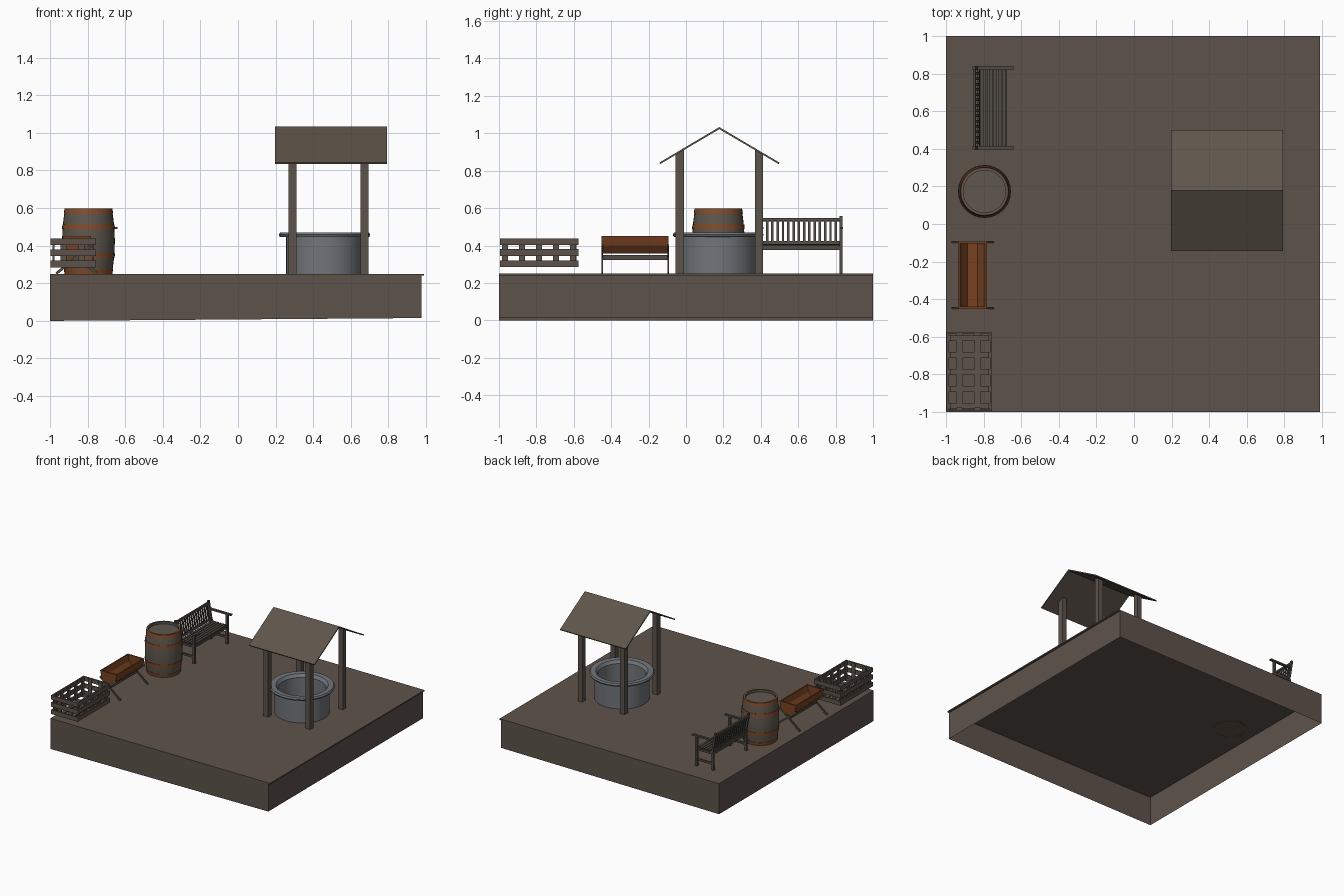
import bpy, bmesh, math
from mathutils import Vector, Matrix

if "Cube" in bpy.data.objects:
    bpy.data.objects.remove(bpy.data.objects["Cube"])


def mat(name, rgb):
    m = bpy.data.materials.new(name)
    m.diffuse_color = (*rgb, 1)
    m.use_nodes = True
    m.node_tree.nodes["Principled BSDF"].inputs["Base Color"].default_value = m.diffuse_color
    return m


EARTH = mat("earth_brown", (0.110, 0.086, 0.070))
ROOF = mat("roof_brown", (0.115, 0.093, 0.070))
POST = mat("post_brown", (0.105, 0.088, 0.070))
STONE = mat("stone_grey", (0.165, 0.178, 0.195))
STAVE = mat("stave_grey_brown", (0.115, 0.095, 0.075))
RUST = mat("rust_orange", (0.235, 0.070, 0.022))
TROUGH = mat("trough_orange", (0.190, 0.055, 0.016))
DARK = mat("dark_wood", (0.080, 0.070, 0.058))


def finish(name, bm, mats, smooth=False):
    bmesh.ops.recalc_face_normals(bm, faces=bm.faces)
    me = bpy.data.meshes.new(name)
    bm.to_mesh(me)
    bm.free()
    ob = bpy.data.objects.new(name, me)
    bpy.context.collection.objects.link(ob)
    for m in mats:
        me.materials.append(m)
    if smooth:
        bpy.ops.object.select_all(action='DESELECT')
        bpy.context.view_layer.objects.active = ob
        ob.select_set(True)
        bpy.ops.object.shade_smooth_by_angle(angle=math.radians(35))
    return ob


def box(bm, x0, x1, y0, y1, z0, z1):
    m = Matrix.Translation(((x0 + x1) / 2, (y0 + y1) / 2, (z0 + z1) / 2))
    bmesh.ops.create_cube(bm, size=1, matrix=m @ Matrix.Diagonal((x1 - x0, y1 - y0, z1 - z0, 1)))


def bar(bm, a, b, w, d):
    """Bar from a to b lying in the xz plane, w thick in plane and d along y."""
    a, b = Vector(a), Vector(b)
    u = b - a
    m = Matrix.Translation((a + b) / 2) @ Matrix.Rotation(math.atan2(u.x, u.z), 4, 'Y')
    bmesh.ops.create_cube(bm, size=1, matrix=m @ Matrix.Diagonal((w, d, u.length, 1)))


def extrude(bm, pts, axis, lo, hi):
    """Closed profile extruded along x (points are y,z) or y (points are x,z)."""
    def v(p, t):
        return bm.verts.new((t, p[0], p[1]) if axis == 'x' else (p[0], t, p[1]))
    A, B = [v(p, lo) for p in pts], [v(p, hi) for p in pts]
    n = len(pts)
    for i in range(n):
        j = (i + 1) % n
        bm.faces.new((A[i], A[j], B[j], B[i]))
    bm.faces.new(A)
    bm.faces.new(B)


def lathe(bm, prof, cx, cy, n, mi=0, closed=False):
    rings = [[bm.verts.new((cx + r * math.cos(2 * math.pi * i / n),
                            cy + r * math.sin(2 * math.pi * i / n), z)) for i in range(n)]
             for r, z in prof]
    pairs = list(zip(rings, rings[1:])) + ([(rings[-1], rings[0])] if closed else [])
    for a, b in pairs:
        for i in range(n):
            j = (i + 1) % n
            bm.faces.new((a[i], a[j], b[j], b[i])).material_index = mi
    return rings


# Platform: thin deck above an open-bottomed skirt whose lower edge rises to the right
bm = bmesh.new()
box(bm, -1, 0.99, -1, 1, 0.24, 0.25)
finish("platform_deck", bm, [EARTH])
bm = bmesh.new()
c = [(-1, -1, 0), (0.975, -1, 0.015), (0.975, 1, 0.015), (-1, 1, 0)]
lo = [bm.verts.new(p) for p in c]
hi = [bm.verts.new((p[0], p[1], 0.24)) for p in c]
for i in range(4):
    j = (i + 1) % 4
    bm.faces.new((lo[i], lo[j], hi[j], hi[i]))
finish("platform_skirt", bm, [EARTH])

# Well: hollow stone ring with an overhanging lip
bm = bmesh.new()
lathe(bm, [(0.205, 0.25), (0.205, 0.445), (0.238, 0.447), (0.243, 0.458), (0.236, 0.470),
           (0.195, 0.468), (0.178, 0.445), (0.175, 0.25)], 0.46, 0.172, 40, closed=True)
finish("well_ring", bm, [STONE], True)

# Well posts with tops cut to the roof slope
bm = bmesh.new()
for x in (0.29, 0.672):
    for s in (-1, 1):
        a, b = 0.178 + s * 0.190, 0.178 + s * 0.233
        extrude(bm, [(a, 0.25), (b, 0.25), (b, 0.89), (a, 0.912)], 'x', x - 0.021, x + 0.021)
finish("well_posts", bm, [POST])

# Gable roof
bm = bmesh.new()
extrude(bm, [(-0.143, 0.843), (0.178, 1.033), (0.5, 0.843), (0.496, 0.835),
             (0.178, 1.022), (-0.139, 0.835)], 'x', 0.197, 0.792)
finish("well_roof", bm, [ROOF])

# Barrel: bulging staves, recessed lid, four hoops
BX, BY = -0.795, 0.173


def bulge(z):
    return 0.140 - 0.016 * ((z - 0.423) / 0.174) ** 2


bm = bmesh.new()
zs = [0.245 + 0.352 * i / 10 for i in range(11)]
rings = lathe(bm, [(bulge(z), z) for z in zs] + [(0.112, 0.597), (0.112, 0.578)], BX, BY, 32)
bm.faces.new(rings[0])
bm.faces.new(rings[-1])
finish("barrel_body", bm, [STAVE], True)
bm = bmesh.new()
for a, b in ((0.238, 0.275), (0.333, 0.358), (0.488, 0.513), (0.571, 0.597)):
    lathe(bm, [(bulge(a) + 0.003, a), (bulge(b) + 0.003, b),
               (bulge(b) - 0.003, b), (bulge(a) - 0.003, a)], BX, BY, 32, closed=True)
finish("barrel_hoops", bm, [RUST], True)

# Trough: open half-octagon shell with closed ends
bm = bmesh.new()
TX = -0.858
half = [(0.076, 0.452), (0.064, 0.400), (0.030, 0.357)]
inner = [(0.066, 0.452), (0.055, 0.404), (0.026, 0.366)]


def sym(h):
    return [(TX - x, z) for x, z in h] + [(TX + x, z) for x, z in reversed(h)]


extrude(bm, sym(half) + sym(inner)[::-1], 'y', -0.441, -0.097)
for y in (-0.445, -0.099):
    extrude(bm, sym(half), 'y', y - 0.006, y + 0.006)
finish("trough_basin", bm, [TROUGH])

# Trough crossed legs and rail
bm = bmesh.new()
for y in (-0.448, -0.096):
    for s in (-1, 1):
        bar(bm, (TX + s * 0.108, y, 0.252), (TX - s * 0.078, y, 0.400), 0.014, 0.008)
box(bm, TX - 0.012, TX + 0.012, -0.45, -0.094, 0.322, 0.350)
finish("trough_legs", bm, [DARK])

# Crate: slatted sides, posts and lattice floor
bm = bmesh.new()
X0, X1, Y0, Y1 = -0.997, -0.755, -0.995, -0.575
T = 0.010
for z in (0.285, 0.345, 0.403):
    for x in (X0, X1 - T):
        box(bm, x, x + T, Y0, Y1, z, z + 0.035)
    for y in (Y0, Y1 - T):
        box(bm, X0, X1, y, y + T, z, z + 0.035)
PY = [-0.968, -0.877, -0.787, -0.696, -0.605]
PX = [-0.928, -0.832]
for y in PY:
    box(bm, X0 + T, X1 - T, y - 0.016, y + 0.016, 0.285, 0.293)
    for x in (X0 + T, X1 - 2 * T):
        box(bm, x, x + T, y - 0.016, y + 0.016, 0.287, 0.436)
for x in PX:
    box(bm, x - 0.016, x + 0.016, Y0 + T, Y1 - T, 0.288, 0.298)
    for y in (Y0 + T, Y1 - 2 * T):
        box(bm, x - 0.016, x + 0.016, y, y + T, 0.287, 0.436)
finish("crate", bm, [EARTH])

# Bench frame: legs, arms, stretchers and rails
bm = bmesh.new()
for y in (0.404, 0.830):
    bar(bm, (-0.828, y, 0.25), (-0.824, y, 0.41), 0.018, 0.016)
    bar(bm, (-0.824, y, 0.40), (-0.850, y, 0.557), 0.016, 0.016)
    box(bm, -0.688, -0.670, y - 0.008, y + 0.008, 0.25, 0.49)
    box(bm, -0.845, -0.640, y - 0.010, y + 0.010, 0.488, 0.500)
    box(bm, -0.825, -0.680, y - 0.006, y + 0.006, 0.295, 0.311)
    box(bm, -0.825, -0.680, y - 0.006, y + 0.006, 0.378, 0.394)
box(bm, -0.688, -0.676, 0.404, 0.830, 0.375, 0.394)
box(bm, -0.830, -0.818, 0.404, 0.830, 0.375, 0.394)
finish("bench_frame", bm, [DARK])

# Bench seat slats
bm = bmesh.new()
for i in range(6):
    x = -0.808 + i * 0.0235
    box(bm, x - 0.009, x + 0.009, 0.404, 0.830, 0.394, 0.404)
finish("bench_seat", bm, [DARK])

# Bench back: two rails with upright slats
bm = bmesh.new()
bar(bm, (-0.846, 0.617, 0.530), (-0.849, 0.617, 0.547), 0.014, 0.426)
bar(bm, (-0.825, 0.617, 0.405), (-0.828, 0.617, 0.422), 0.012, 0.426)
for i in range(14):
    bar(bm, (-0.826, 0.434 + i * 0.0282, 0.415), (-0.847, 0.434 + i * 0.0282, 0.535), 0.008, 0.013)
finish("bench_back", bm, [DARK])
